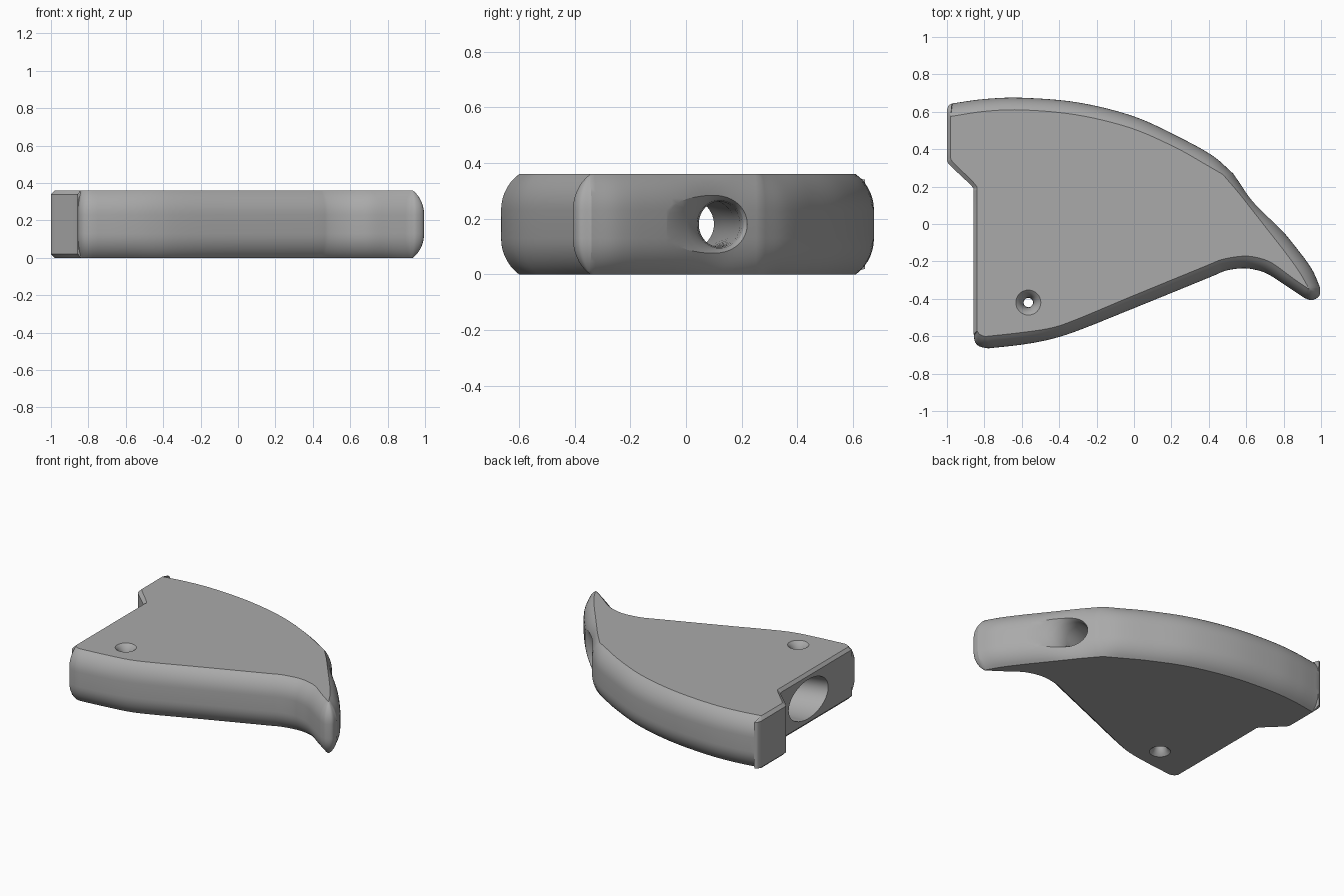
import bpy, bmesh, math
from mathutils import Vector

HEIGHT = 0.36
STEPS = 6      # samples between two outline points
ARC = 7        # rows in each rounded rim

cube = bpy.data.objects.get("Cube")
if cube:
    bpy.data.objects.remove(cube, do_unlink=True)

grey = bpy.data.materials.new("plain grey")
grey.use_nodes = True
colour = (0.4, 0.4, 0.4, 1)
grey.diffuse_color = colour
grey.node_tree.nodes["Principled BSDF"].inputs["Base Color"].default_value = colour

# Outline spans, each row: widest point of the side, then edge of the flat face
back_edge = [
    (-.97, .645, -.98, .575), (-.8, .668, -.8, .602), (-.6, .675, -.6, .61),
    (-.3, .65, -.31, .584), (0, .575, -.02, .514), (.25, .46, .22, .41),
    (.42, .365, .38, .32), (.53, .27, .475, .265)]
right_edge = [
    (.53, .27, .475, .265), (.6, .17, .56, .166), (.66, .1, .62, .09),
    (.77, -.01, .71, -.025), (.87, -.13, .8, -.14), (.95, -.24, .88, -.25),
    (.995, -.34, .935, -.345)]
tip = [
    (.995, -.34, .935, -.345), (.99, -.385, .935, -.345),
    (.95, -.407, .935, -.345), (.91, -.395, .93, -.345)]
front_edge = [
    (.91, -.395, .93, -.345), (.82, -.335, .85, -.29), (.72, -.27, .74, -.21),
    (.65, -.245, .66, -.18), (.58, -.237, .58, -.172), (.49, -.25, .47, -.19),
    (.4, -.287, .38, -.226), (0, -.45, -.02, -.39), (-.3, -.57, -.3, -.507),
    (-.45, -.617, -.44, -.555), (-.6, -.645, -.6, -.58), (-.78, -.665, -.78, -.6)]
front_corner = [
    (-.78, -.665, -.78, -.6), (-.825, -.655, -.8, -.6),
    (-.85, -.63, -.825, -.59), (-.857, -.59, -.84, -.57)]
left_edge = [(-.857, -.59, -.84, -.57), (-.857, .175, -.84, .18)]
notch = [
    (-.857, .175, -.84, .18), (-.87, .205, -.85, .213),
    (-.985, .315, -.967, .33), (-1, .345, -.98, .355)]
left_end = [(-1, .345, -.98, .355), (-1, .61, -.98, .575)]
back_corner = [
    (-1, .61, -.98, .575), (-.99, .635, -.98, .575), (-.97, .645, -.98, .575)]


def spline(rows):
    """Smooth curve through the rows, without its last point."""
    pts = [Vector(r) for r in rows]
    ext = [2 * pts[0] - pts[1]] + pts + [2 * pts[-1] - pts[-2]]
    out = []
    for a, b, c, d in zip(ext, ext[1:], ext[2:], ext[3:]):
        for i in range(STEPS):
            t = i / STEPS
            out.append(b + t / 2 * (c - a + t * (2 * a - 5 * b + 4 * c - d
                                                 + t * (3 * (b - c) + d - a))))
    return out


def loft(name, rings):
    """Closed solid skinned through rings of equal length."""
    bm = bmesh.new()
    loops = [[bm.verts.new(p) for p in ring] for ring in rings]
    n = len(loops[0])
    for low, high in zip(loops, loops[1:]):
        for i in range(n):
            j = (i + 1) % n
            bm.faces.new((low[i], low[j], high[j], high[i]))
    bm.faces.new(loops[0])
    bm.faces.new(loops[-1])
    bmesh.ops.remove_doubles(bm, verts=bm.verts, dist=0.0004)
    bmesh.ops.recalc_face_normals(bm, faces=bm.faces)
    mesh = bpy.data.meshes.new(name)
    bm.to_mesh(mesh)
    bm.free()
    mesh.materials.append(grey)
    obj = bpy.data.objects.new(name, mesh)
    bpy.context.collection.objects.link(obj)
    return obj


# Plate: deep rounded rims, but only a thin chamfer on the left side
spans = [(back_edge, .13), (right_edge, .13), (tip, .13), (front_edge, .13),
         (front_corner, .13), (left_edge, .02), (notch, .02),
         (left_end, .02), (back_corner, .02)]
outline = [(p, depth) for rows, depth in spans for p in spline(rows)]


def rim_ring(u, top):
    """Outline at rim fraction u: 1 on the flat face, 0 at the widest point."""
    sweep = math.radians(56)
    ring = []
    for p, depth in outline:
        inset = (1 - math.cos(u * sweep)) / (1 - math.cos(sweep))
        rise = depth * (1 - math.sin(u * sweep) / math.sin(sweep))
        if depth < .1:
            inset, rise = u, depth * (1 - u)
        x, y = p.xy.lerp(p.zw, inset)
        ring.append((x, y, HEIGHT - rise if top else rise))
    return ring


fractions = [i / ARC for i in range(ARC + 1)]
plate = loft("curved_plate",
             [rim_ring(u, False) for u in reversed(fractions)]
             + [rim_ring(u, True) for u in fractions])


def oval(x, y, ry, rz, slant, n=48):
    angles = [math.tau * i / n for i in range(n)]
    return [(x - slant * ry * math.cos(a), y + ry * math.cos(a),
             HEIGHT / 2 + rz * math.sin(a)) for a in angles]


# Long bore: wide oval mouth on the left, flared round mouth on the right
bore = loft("bore_cutter", [
    oval(-.95, -.13, .228, .138, 0), oval(-.857, -.115, .216, .135, 0),
    oval(-.3, -.025, .16, .115, .1), oval(.3, .075, .1, .09, .4),
    oval(.54, .12, .074, .082, .7), oval(.59, .12, .08, .086, .75),
    oval(.62, .117, .09, .094, .75), oval(.645, .112, .108, .105, .75),
    oval(.665, .108, .132, .12, .75), oval(.7, .105, .19, .16, .75)])

# Screw hole: narrow shaft with a flared mouth on both faces
flare = [(-.01, .078), (0, .067), (.015, .05), (.04, .037), (.07, .028), (.1, .025)]
profile = flare + [(HEIGHT - z, r) for z, r in reversed(flare)]
screw = loft("screw_hole_cutter", [
    [(-.565 + r * math.cos(math.tau * i / 32), -.42 + r * math.sin(math.tau * i / 32), z)
     for i in range(32)] for z, r in profile])

bpy.ops.object.select_all(action="DESELECT")
bpy.context.view_layer.objects.active = plate
plate.select_set(True)
for cutter in (bore, screw):
    cut = plate.modifiers.new("cut", "BOOLEAN")
    cut.operation = "DIFFERENCE"
    cut.solver = "EXACT"
    cut.object = cutter
    bpy.ops.object.modifier_apply(modifier=cut.name)
    bpy.data.objects.remove(cutter, do_unlink=True)
bpy.ops.object.shade_smooth_by_angle(angle=math.radians(25))
